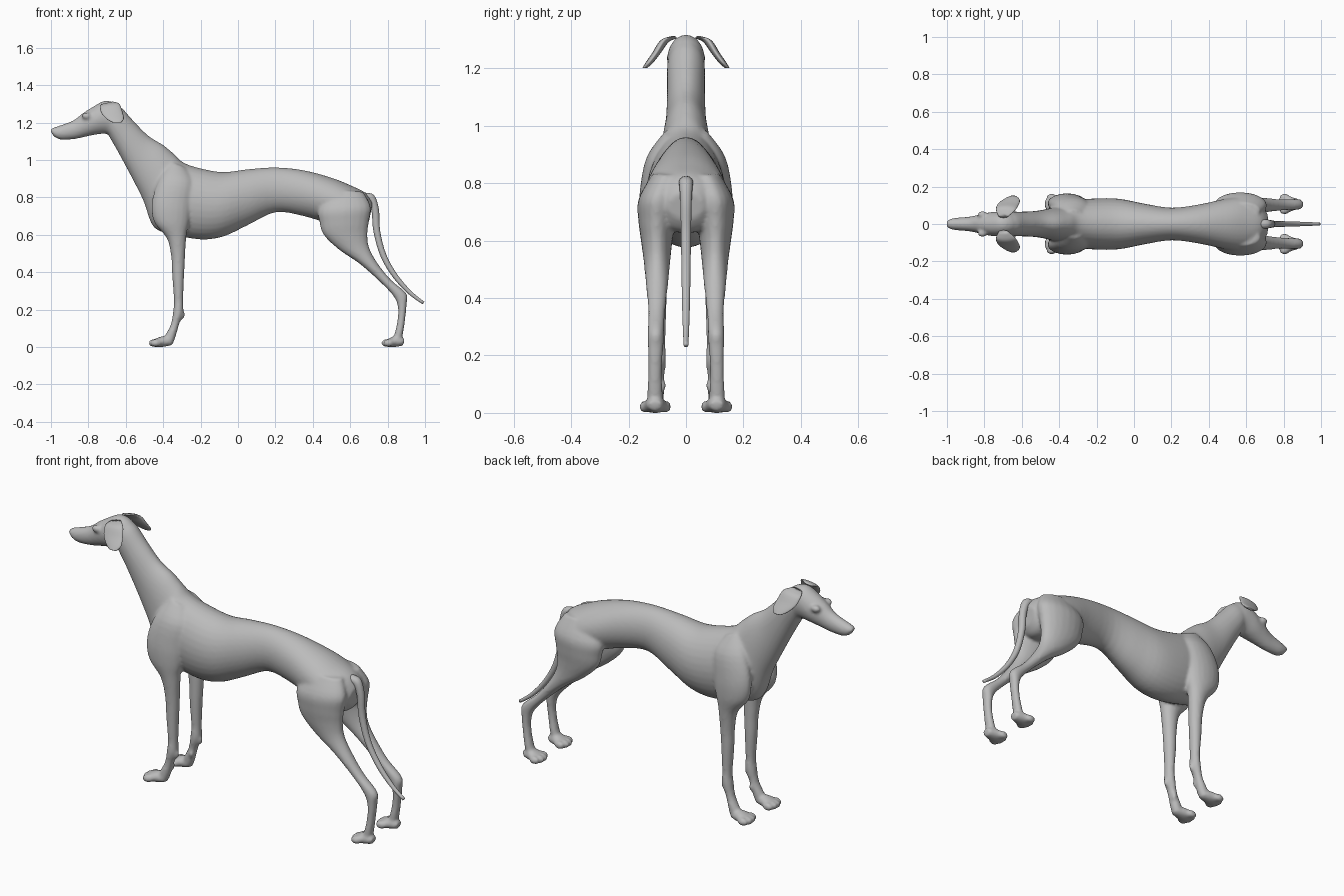
import bpy
import bmesh
import math
from mathutils import Matrix, Vector

default_cube = bpy.data.objects.get("Cube")
if default_cube:
    bpy.data.objects.remove(default_cube, do_unlink=True)

# One plain coat colour
coat = bpy.data.materials.new("plain_grey_coat")
coat.use_nodes = True
coat.diffuse_color = (0.5, 0.5, 0.5, 1)
coat.node_tree.nodes["Principled BSDF"].inputs["Base Color"].default_value = coat.diffuse_color


def spline(sections, steps=4):
    """Smoothly interpolate a list of cross-sections."""
    result = []
    last = len(sections) - 1
    for i in range(last):
        p, q, r, s = (sections[min(max(i + k, 0), last)] for k in (-1, 0, 1, 2))
        for step in range(steps):
            t = step / steps
            result.append([b + 0.5 * t * (c - a + t * (2 * a - 5 * b + 4 * c - d
                           + t * (3 * (b - c) + d - a)))
                           for a, b, c, d in zip(p, q, r, s)])
    return result + [list(sections[-1])]


def loft(bm, sections, side=1, sides=20):
    """Skin oval sections: edge x, z; opposite edge x, z; half width; centre y."""
    rings = []
    for xa, za, xb, zb, width, y in spline(sections):
        first, second = Vector((xa, y, za)), Vector((xb, y, zb))
        centre, half = (first + second) / 2, (first - second) / 2
        ring = []
        for i in range(sides):
            angle = math.tau * i / sides
            point = centre + half * math.cos(angle)
            point.y = side * (point.y + width * math.sin(angle))
            ring.append(bm.verts.new(point))
        rings.append(ring)
    for low, high in zip(rings, rings[1:]):
        for i in range(sides):
            j = (i + 1) % sides
            bm.faces.new((low[i], low[j], high[j], high[i]))
    bm.faces.new(rings[0])
    bm.faces.new(rings[-1])


def ball(bm, centre, size, side=1):
    x, y, z = centre
    matrix = Matrix.Translation((x, side * y, z)) @ Matrix.Diagonal((*size, 1))
    bmesh.ops.create_uvsphere(bm, u_segments=16, v_segments=10, radius=1, matrix=matrix)


def finish(bm, name):
    bmesh.ops.recalc_face_normals(bm, faces=bm.faces)
    for face in bm.faces:
        face.smooth = True
    mesh = bpy.data.meshes.new(name)
    bm.to_mesh(mesh)
    bm.free()
    mesh.materials.append(coat)
    obj = bpy.data.objects.new(name, mesh)
    bpy.context.collection.objects.link(obj)
    return obj


def centred(sections):
    return [(*section, 0) for section in sections]


# Trunk and neck, from rump to nape
trunk = centred([
    (.72, .77, .7, .67, .06), (.68, .825, .66, .63, .11), (.6, .865, .58, .63, .145),
    (.5, .905, .48, .66, .135), (.35, .945, .35, .7, .105), (.2, .96, .2, .72, .087),
    (.05, .95, .05, .65, .11), (-.08, .935, -.08, .59, .135), (-.2, .955, -.2, .575, .137),
    (-.29, .985, -.34, .6, .125), (-.34, 1.03, -.45, .64, .1), (-.4, 1.08, -.505, .78, .083),
    (-.48, 1.13, -.565, .9, .07), (-.56, 1.21, -.64, 1.04, .066), (-.63, 1.285, -.68, 1.11, .066),
    (-.69, 1.3, -.7, 1.15, .06)])

# Skull and long muzzle
head = centred([
    (-.6, 1.25, -.65, 1.12, .045), (-.65, 1.3, -.68, 1.13, .062), (-.71, 1.317, -.71, 1.14, .066),
    (-.77, 1.288, -.76, 1.135, .064), (-.83, 1.25, -.81, 1.125, .052),
    (-.88, 1.212, -.87, 1.112, .04), (-.95, 1.185, -.935, 1.107, .034),
    (-.99, 1.172, -.96, 1.112, .029), (-1.005, 1.16, -.985, 1.125, .02)])

# Shoulder blade down to the front pastern
front_leg = [
    (-.36, .99, -.28, .96, .025, .05), (-.42, .9, -.24, .88, .045, .092),
    (-.46, .78, -.25, .76, .053, .108), (-.45, .67, -.26, .67, .052, .11),
    (-.38, .58, -.275, .6, .043, .107), (-.357, .48, -.283, .48, .036, .102),
    (-.352, .38, -.288, .38, .033, .1), (-.343, .25, -.293, .25, .028, .1),
    (-.347, .19, -.293, .18, .031, .1), (-.36, .12, -.315, .12, .026, .101),
    (-.39, .06, -.335, .05, .028, .104), (-.4, .02, -.35, .012, .026, .106)]

# Haunch down to the hind pastern
hind_leg = [
    (.49, .84, .67, .83, .045, .07), (.43, .74, .71, .75, .068, .097),
    (.435, .67, .7, .67, .064, .102), (.457, .6, .693, .6, .055, .102),
    (.54, .52, .702, .53, .046, .101), (.65, .445, .745, .45, .039, .101),
    (.757, .35, .817, .36, .03, .102), (.832, .27, .9, .287, .029, .105),
    (.855, .21, .902, .23, .027, .106), (.852, .14, .893, .14, .024, .108),
    (.837, .07, .882, .07, .028, .108), (.82, .02, .87, .012, .026, .108)]

# Paw, shared by all four feet
paw = [
    (-.355, .045, -.36, .008, .025, .107), (-.4, .058, -.4, 0, .038, .107),
    (-.44, .045, -.44, 0, .047, .107), (-.465, .03, -.465, .003, .04, .107)]
HIND_SHIFT = 1.245

# Body: overlapping muscles fused into one skin
bm = bmesh.new()
loft(bm, trunk, sides=32)
loft(bm, head)
for side in (-1, 1):
    loft(bm, front_leg, side)
    loft(bm, hind_leg, side)
    for shift in (0, HIND_SHIFT):
        loft(bm, [(a + shift, b, c + shift, d, w, y) for a, b, c, d, w, y in paw], side)
        # Four toes, the middle pair reaching further forward
        for offset in (-1.5, -0.5, 0.5, 1.5):
            reach = -.44 - .012 * (abs(offset) < 1)
            ball(bm, (reach + shift, .107 + offset * .026, .021), (.028, .016, .021), side)
    # Wrist pad, dewclaw, brow and eye
    ball(bm, (-.298, .1, .172), (.014, .014, .024), side)
    ball(bm, (-.335, .082, .095), (.014, .012, .024), side)
    ball(bm, (-.81, .05, 1.235), (.026, .02, .018), side)
body = finish(bm, "body_head_and_legs")
fuse = body.modifiers.new("fuse", "REMESH")
fuse.mode = "VOXEL"
fuse.voxel_size = 0.008
fuse.use_smooth_shade = True
soften = body.modifiers.new("soften", "SMOOTH")
soften.factor = 0.5
soften.iterations = 7

# Folded ears
ear = [
    (-.725, 1.3, -.67, 1.312, .012, .045), (-.738, 1.287, -.635, 1.3, .016, .075),
    (-.73, 1.25, -.617, 1.255, .015, .103), (-.7, 1.217, -.61, 1.22, .013, .128),
    (-.67, 1.2, -.625, 1.2, .008, .144)]
for side, name in ((-1, "ear_near_side"), (1, "ear_far_side")):
    bm = bmesh.new()
    loft(bm, ear, side)
    finish(bm, name)

# Thin hanging tail: centre x, z and radius
tail = [(.67, .8, .026), (.71, .795, .024), (.734, .73, .02), (.742, .62, .018),
        (.777, .49, .016), (.84, .38, .014), (.92, .29, .011), (.992, .235, .008)]
bm = bmesh.new()
sections = []
for i, (x, z, radius) in enumerate(tail):
    before, after = tail[max(i - 1, 0)], tail[min(i + 1, len(tail) - 1)]
    across = Vector((before[1] - after[1], after[0] - before[0])).normalized() * radius
    sections.append((x + across.x, z + across.y, x - across.x, z - across.y, radius, 0))
loft(bm, sections, sides=14)
finish(bm, "tail")
